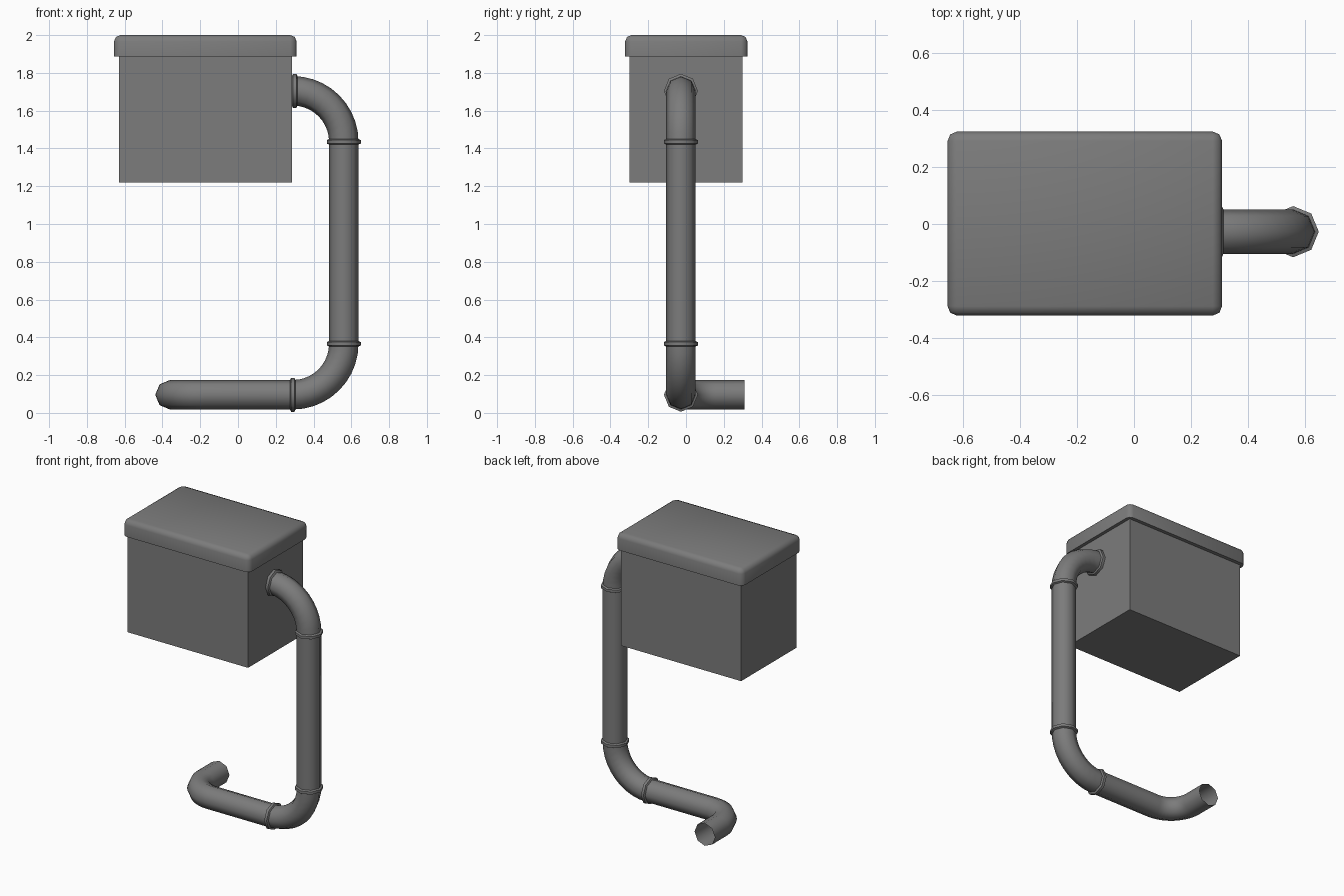
import bpy
import bmesh
from math import radians, sin, cos, pi
from mathutils import Vector

cube = bpy.data.objects.get("Cube")
if cube:
    bpy.data.objects.remove(cube, do_unlink=True)

grey = bpy.data.materials.new("dark_grey")
grey.use_nodes = True
colour = (0.2, 0.2, 0.2, 1)
grey.diffuse_color = colour
grey.node_tree.nodes["Principled BSDF"].inputs["Base Color"].default_value = colour

PIPE, COLLAR, SIDES = 0.078, 0.09, 8
Y, Z = Vector((0, 1, 0)), Vector((0, 0, 1))


def finish(name, bm, smooth=True):
    mesh = bpy.data.meshes.new(name)
    bm.to_mesh(mesh)
    bm.free()
    mesh.materials.append(grey)
    ob = bpy.data.objects.new(name, mesh)
    bpy.context.collection.objects.link(ob)
    if smooth:
        bpy.ops.object.select_all(action='DESELECT')
        ob.select_set(True)
        bpy.context.view_layer.objects.active = ob
        bpy.ops.object.shade_smooth_by_angle(angle=radians(60))
    return ob


def box(name, low, high, bevel=0):
    low, high = Vector(low), Vector(high)
    bm = bmesh.new()
    bmesh.ops.create_cube(bm, size=1)
    for v in bm.verts:
        v.co = (low + high) / 2 + v.co * (high - low)
    if bevel:
        bottom = min(v.co.z for v in bm.verts)
        edges = [e for e in bm.edges if max(v.co.z for v in e.verts) > bottom + 0.01]
        bmesh.ops.bevel(bm, geom=edges, offset=bevel, segments=2, profile=0.5, affect='EDGES')
    return finish(name, bm, bevel > 0)


def sweep(name, stations, normal):
    """Open tube through (point, tangent, radius) stations, bending about normal."""
    bm = bmesh.new()
    rings = []
    for point, tangent, radius in stations:
        side = tangent.cross(normal)
        angles = [2 * pi * i / SIDES for i in range(SIDES)]
        rings.append([bm.verts.new(point + radius * (cos(a) * normal + sin(a) * side))
                      for a in angles])
    for a, b in zip(rings, rings[1:]):
        for i in range(SIDES):
            j = (i + 1) % SIDES
            bm.faces.new((a[i], a[j], b[j], b[i]))
    bmesh.ops.recalc_face_normals(bm, faces=bm.faces)
    return finish(name, bm)


def arc(centre, start, end, radius, steps=10):
    """Quarter bend from direction start to direction end."""
    out = []
    for i in range(steps + 1):
        a = pi / 2 * i / steps
        out.append((centre + radius * (cos(a) * start + sin(a) * end),
                    cos(a) * end - sin(a) * start, PIPE))
    return out


# Tank and overhanging lid
box("tank_body", (-0.63, -0.30, 1.22), (0.287, 0.30, 1.9))
box("tank_lid", (-0.656, -0.322, 1.887), (0.31, 0.325, 2.0), 0.033)

# Pipe layout
X = Vector((1, 0, 0))
MID, LOW, BEND = -0.027, 0.096, 0.27
upper = Vector((0.29, MID, 1.435))
lower = Vector((0.29, MID, LOW + BEND))
turn = 0.18
tail = Vector((-0.36 + turn, MID + turn, LOW))

# Elbows and straight runs
sweep("upper_elbow", arc(upper, Z, X, BEND), Y)
sweep("down_pipe", [(c + X * BEND, -Z, PIPE) for c in (upper, lower)], Y)
sweep("lower_elbow", arc(lower, X, -Z, BEND), Y)
outlet = arc(tail, -Y, -X, turn)
outlet.insert(0, (lower - Z * BEND, -X, PIPE))
outlet.append((Vector((-0.36, 0.31, LOW)), Y, PIPE))
sweep("outlet_pipe", outlet, Z)

# Rounded collars at the joints
joints = {"wall": (upper + Z * BEND + X * 0.01, X),
          "upper": (upper + X * BEND, Z),
          "lower": (lower + X * BEND, Z),
          "outlet": (lower - Z * BEND, X)}
for name, (point, axis) in joints.items():
    profile = [(-0.016, PIPE - 0.003), (-0.009, COLLAR), (0.009, COLLAR), (0.016, PIPE - 0.003)]
    sweep(name + "_collar", [(point + axis * d, axis, r) for d, r in profile], Y)
